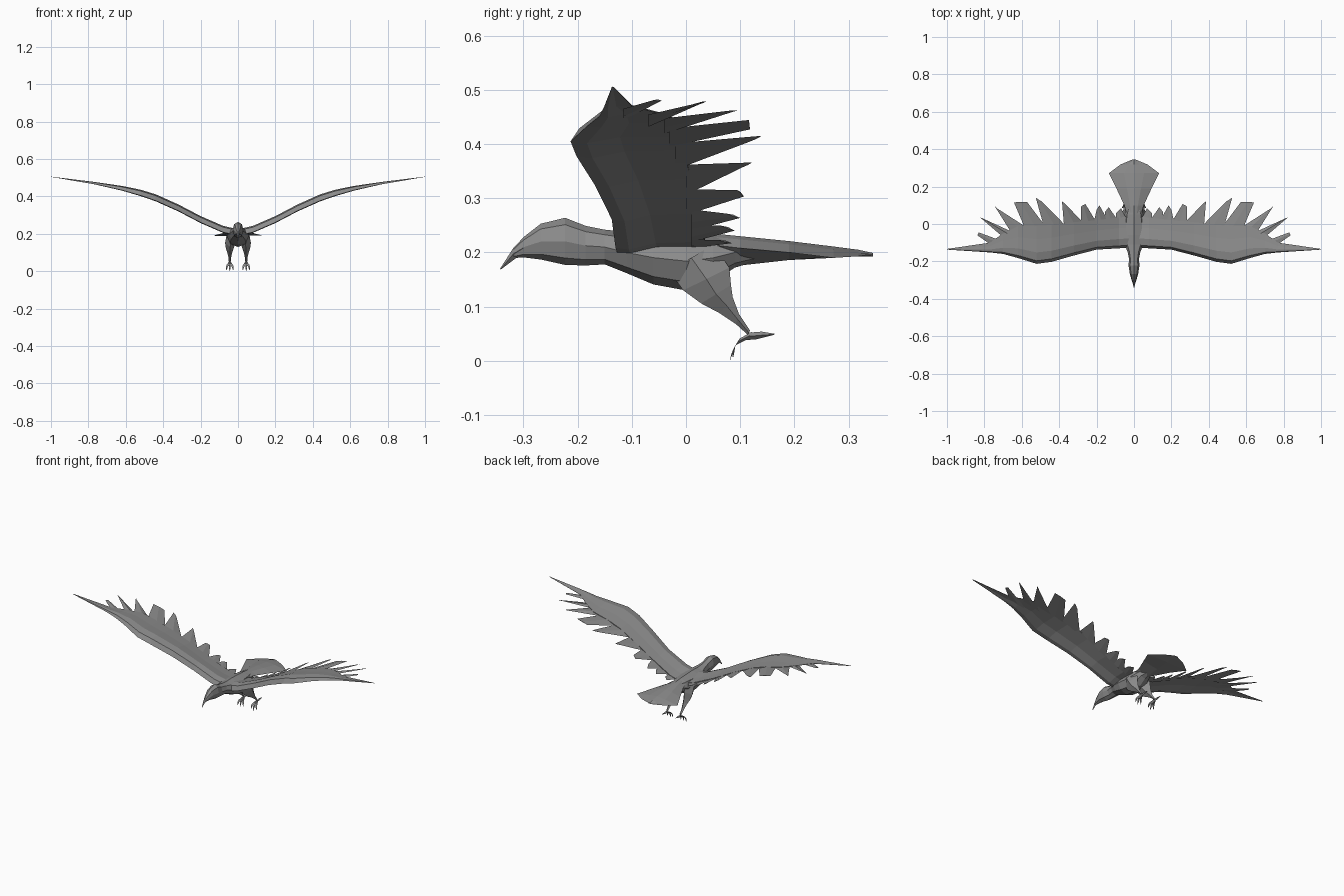
import bpy, bmesh, math

mat = bpy.data.materials.new("feather grey")
mat.diffuse_color = (0.26, 0.26, 0.26, 1)


def make(name, verts, faces, mirror=False):
    bm = bmesh.new()
    vs = [bm.verts.new(v) for v in verts]
    for f in faces:
        bm.faces.new([vs[i] for i in f])
    bmesh.ops.remove_doubles(bm, verts=bm.verts, dist=0.0001)
    bmesh.ops.recalc_face_normals(bm, faces=bm.faces)
    me = bpy.data.meshes.new(name)
    bm.to_mesh(me)
    bm.free()
    me.materials.append(mat)
    ob = bpy.data.objects.new(name, me)
    bpy.context.collection.objects.link(ob)
    if mirror:
        ob.modifiers.new("mirror", 'MIRROR').use_clip = False
    return ob


def loft(name, rings, mirror=False):
    """Skin a list of equal-sized closed rings and cap both ends."""
    n = len(rings[0])
    verts = [p for r in rings for p in r]
    faces = [(i * n + j, i * n + (j + 1) % n, (i + 1) * n + (j + 1) % n, (i + 1) * n + j)
             for i in range(len(rings) - 1) for j in range(n)]
    faces += [tuple(range(n)), tuple(range(len(verts) - n, len(verts)))]
    return make(name, verts, faces, mirror)


def lerp_table(table, x):
    for (x0, z0), (x1, z1) in zip(table, table[1:]):
        if x <= x1:
            return z0 + (z1 - z0) * (x - x0) / (x1 - x0)
    return table[-1][1]


# Body and head: y, top, bottom, half width
sections = [(-.318, .208, .190, .006), (-.30, .228, .191, .013), (-.268, .253, .187, .022),
            (-.223, .264, .177, .029), (-.185, .249, .176, .027), (-.15, .242, .178, .034),
            (-.11, .238, .162, .050), (-.06, .240, .141, .060), (0, .238, .130, .060),
            (.05, .235, .145, .052), (.09, .228, .172, .038), (.13, .222, .184, .02)]
rings = []
for y, t, b, w in sections:
    c, h = (t + b) / 2, (t - b) / 2
    rings.append([(w * math.cos(a), y, c + h * math.sin(a))
                  for a in (math.radians(90 + 45 * k) for k in range(8))])
loft("body", rings)

# Hooked beak
loft("beak", [[(0, -.30, .227), (.013, -.30, .208), (0, -.30, .191), (-.013, -.30, .208)],
              [(0, -.318, .209), (.007, -.318, .198), (0, -.313, .190), (-.007, -.318, .198)],
              [(0, -.343, .170), (.001, -.342, .169), (0, -.341, .169), (-.001, -.342, .169)]])

# Fan tail: y, half width, ridge height, edge height, underside height
tail = [(.04, .035, .236, .215, .175), (.10, .052, .230, .208, .176), (.19, .094, .221, .200, .186),
        (.272, .134, .211, .190, .192), (.318, .072, .205, .193, .195), (.345, .008, .199, .197, .197)]
loft("tail", [[(-w, y, e), (-w * .4, y, r - .006), (0, y, r), (w * .4, y, r - .006), (w, y, e),
               (0, y, u)] for y, w, r, e, u in tail])

# Wing height along the span
SPAN = [(0, .205), (.1, .228), (.18, .265), (.28, .318), (.37, .364), (.45, .396), (.52, .418),
        (.64, .448), (.74, .465), (.83, .484), (1.0, .505)]

# Wing: x, leading edge y, trailing edge y, thickness
stations = [(.01, -.125, .04, .024), (.08, -.13, .035, .024), (.2, -.137, .02, .024),
            (.32, -.168, .01, .024), (.44, -.202, -.005, .024), (.52, -.213, -.01, .022),
            (.62, -.182, -.01, .016), (.70, -.16, -.05, .012), (.77, -.152, -.10, .008),
            (1.0, -.137, -.133, .001)]
rings = []
for x, yl, yt, h in stations:
    z, d = lerp_table(SPAN, x), yt - yl
    rings.append([(x, yl, z - h * .6), (x, yl + d * .08, z + h * .5), (x, yl + d * .3, z + h * .8),
                  (x, yl + d * .65, z + h * .35), (x, yt, z + h * .06), (x, yt, z - h * .15),
                  (x, yl + d * .45, z - h * .25), (x, yl + d * .15, z - h * .75)])
loft("wing", rings, True)

# Flight feathers: root x range, root y, then the two tip corners
feathers = [(.03, .10, .01, .07, .085, .095, .06), (.08, .155, .01, .135, .09, .155, .065),
            (.135, .215, .01, .185, .10, .20, .075), (.195, .285, 0, .26, .107, .282, .095),
            (.265, .375, 0, .365, .105, .385, .122), (.355, .48, -.02, .49, .118, .525, .14),
            (.46, .58, -.03, .572, .118, .642, .116), (.54, .66, -.04, .725, .075, .745, .096),
            (.59, .70, -.07, .805, .028, .825, .037), (.64, .76, -.115, .83, -.045, .838, -.06)]
for i, (x0, x1, yr, xa, ya, xb, yb) in enumerate(feathers):
    def pt(x, y, dz):
        return (x, y, lerp_table(SPAN, x) - .004 + dz)
    xm, xt, yt = (x0 + x1) / 2, (xa + xb) / 2, (ya + yb) / 2
    root = [pt(x0, yr, 0), pt(xm, yr, .006), pt(x1, yr, 0), pt(xm, yr, -.003)]
    tip = [pt(xa, ya, 0), pt(xt, yt, .002), pt(xb, yb, 0), pt(xt, yt, -.001)]
    loft("flight_feather_%d" % (i + 1), [root, tip], True)

# Thigh and shank: centre x, front y/z, back y/z, half width
leg = [(.036, -.03, .165, .05, .215, .026), (.042, -.005, .130, .08, .172, .027),
       (.044, .028, .106, .083, .140, .021), (.044, .062, .088, .086, .118, .014),
       (.044, .092, .068, .098, .086, .008), (.044, .114, .048, .118, .056, .006)]
rings = []
for x, yf, zf, yb, zb, w in leg:
    ym, zm = (yf + yb) / 2, (zf + zb) / 2
    rings.append([(x, yf, zf), (x + w, ym, zm), (x, yb, zb), (x - w, ym, zm)])
loft("leg", rings, True)


def toe(name, path):
    """Tapering diamond tube through (x, y, z, radius) points."""
    loft(name, [[(x + r, y, z), (x, y + r * .6, z + r), (x - r, y, z), (x, y - r * .6, z - r)]
                for x, y, z, r in path], True)


# Three front toes and one back toe
for side, label in ((-1, "inner"), (0, "middle"), (1, "outer")):
    toe(label + "_toe", [(.044, .118, .047, .007), (.044 + .011 * side, .095, .035, .006),
                         (.044 + .016 * side, .088, .022, .005),
                         (.044 + .018 * side, .081 + .006 * abs(side), .001 + .006 * abs(side), .001)])
toe("back_toe", [(.044, .112, .045, .007), (.044, .135, .047, .007), (.044, .163, .049, .001)])
